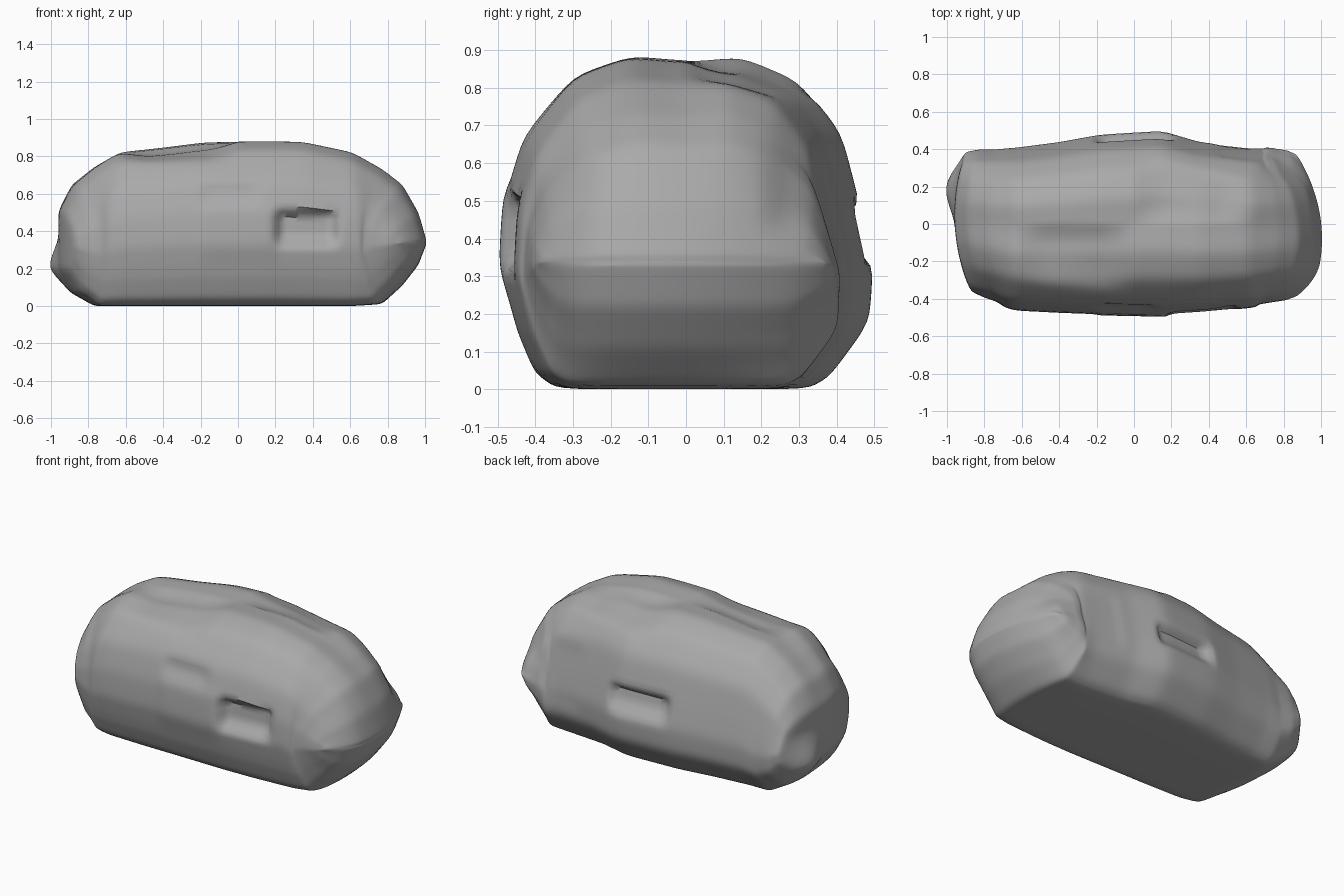
import bpy, bmesh, math

cube = bpy.data.objects.get("Cube")
if cube:
    bpy.data.objects.remove(cube, do_unlink=True)

# Cross-section of the boulder: y from -1 to 1, z from 0 to 1
SECTION = [(-.7, 0), (-.82, .05), (-.91, .17), (-.95, .25), (-1, .38), (-.98, .57),
           (-.88, .76), (-.61, .94), (-.3, 1), (0, .985), (.3, 1), (.6, .93),
           (.83, .77), (.93, .55), (1, .37), (.98, .2), (.77, .04), (.65, 0)]

# Stations along the length: x, bottom, top, front, back
STATIONS = [(-.96, .35, .35, .05, .05), (-.96, .2, .51, -.36, .385),
            (-.89, .07, .65, -.4, .4), (-.77, 0, .745, -.43, .4),
            (-.63, 0, .825, -.465, .41), (-.4, 0, .85, -.477, .44),
            (-.18, 0, .878, -.485, .48), (.15, 0, .885, -.492, .5),
            (.35, 0, .88, -.478, .44), (.61, 0, .825, -.452, .41),
            (.77, .01, .735, -.435, .41), (.88, .11, .65, -.425, .41),
            (.965, .22, .5, -.41, .395), (1.005, .325, .36, -.385, .37),
            (1.005, .34, .34, -.05, -.05)]

# Hollows and swellings: side, x range, z range, inward depth, lower and upper softness
PATCHES = [(-1, .21, .52, .34, .5, .06, .1, .04), (1, -.18, .19, .36, .48, .05, .1, .04),
           (-1, -.2, .2, .26, .54, -.006, .12, .06), (-1, -.19, .1, .56, .64, .015, .1, .05),
           (1, .45, .8, .25, .6, .008, .1, .1)]


def smooth(t):
    t = max(0, min(1, t))
    return t * t * (3 - 2 * t)


def window(v, low, high, low_soft, high_soft):
    """One inside the range, falling softly to zero outside it."""
    return smooth((v - low) / low_soft + .5) * smooth((high - v) / high_soft + .5)


def subdivide(points, pieces):
    """Evenly fill in each span of a polyline."""
    out = []
    for a, b in zip(points, points[1:]):
        out += [tuple(p + (q - p) * i / pieces for p, q in zip(a, b))
                for i in range(pieces)]
    return out + [points[-1]]


# Loft the stations into one body whose ends close to a point
bm = bmesh.new()
profile = subdivide(SECTION, 6) + subdivide([SECTION[-1], SECTION[0]], 12)[1:-1]
rings = []
for x, low, high, front, back in subdivide(STATIONS, 9):
    mid, half = (front + back) / 2, (back - front) / 2
    rings.append([bm.verts.new((x, mid + half * v, low + (high - low) * w))
                  for v, w in profile])
count = len(profile)
for a, b in zip(rings, rings[1:]):
    for i in range(count):
        j = (i + 1) % count
        bm.faces.new((a[i], a[j], b[j], b[i]))
bmesh.ops.remove_doubles(bm, verts=bm.verts, dist=1e-5)
bmesh.ops.recalc_face_normals(bm, faces=bm.faces)

# Wear the hard breaks down
for _ in range(6):
    bmesh.ops.smooth_vert(bm, verts=bm.verts, factor=.5,
                          use_axis_x=True, use_axis_y=True, use_axis_z=True)

for v in bm.verts:
    x, y, z = v.co
    # Crest swaps from back to front halfway along
    twist = smooth(x / .4 + .5) * 2 - 1
    across = smooth(y / .25 + .5) * 2 - 1
    low_side = max(0, twist * across)
    v.co.z -= .04 * low_side * smooth((z - .74) / .12) * smooth((.7 - abs(x)) / .25)
    # Side hollows and swellings
    for side, x0, x1, z0, z1, depth, low_soft, high_soft in PATCHES:
        if y * side > .2:
            v.co.y -= (side * depth * window(x, x0, x1, .07, .07)
                       * window(z, z0, z1, low_soft, high_soft))
    # Wedge end: bowed in plan, with a stepped break at the upper back
    wedge = smooth((x - .6) / .32)
    v.co.x -= wedge * (.65 * (y + .08) ** 2 + 2 * max(0, -.2 - y) ** 2)
    v.co.x -= wedge * .025 * smooth((y - .18) / .1) * smooth((z - .38) / .1)
    # Blunt end: bowed in plan, with a low knob at the back
    blunt = smooth((-x - .65) / .25)
    v.co.x += blunt * .5 * (y - .05) ** 2
    knob = smooth(1 - abs(y - .2) / .22) * smooth(1 - abs(z - .21) / .2)
    v.co.x -= blunt * .055 * knob
    v.co.z = max(0, v.co.z)

mesh = bpy.data.meshes.new("boulder")
bm.to_mesh(mesh)
bm.free()
boulder = bpy.data.objects.new("boulder", mesh)
bpy.context.collection.objects.link(boulder)

# Grey stone
stone = bpy.data.materials.new("grey_stone")
stone.use_nodes = True
colour = (.4, .4, .4, 1)
stone.diffuse_color = colour
stone.node_tree.nodes["Principled BSDF"].inputs["Base Color"].default_value = colour
mesh.materials.append(stone)

bpy.context.view_layer.objects.active = boulder
boulder.select_set(True)
bpy.ops.object.shade_smooth_by_angle(angle=math.radians(50))
